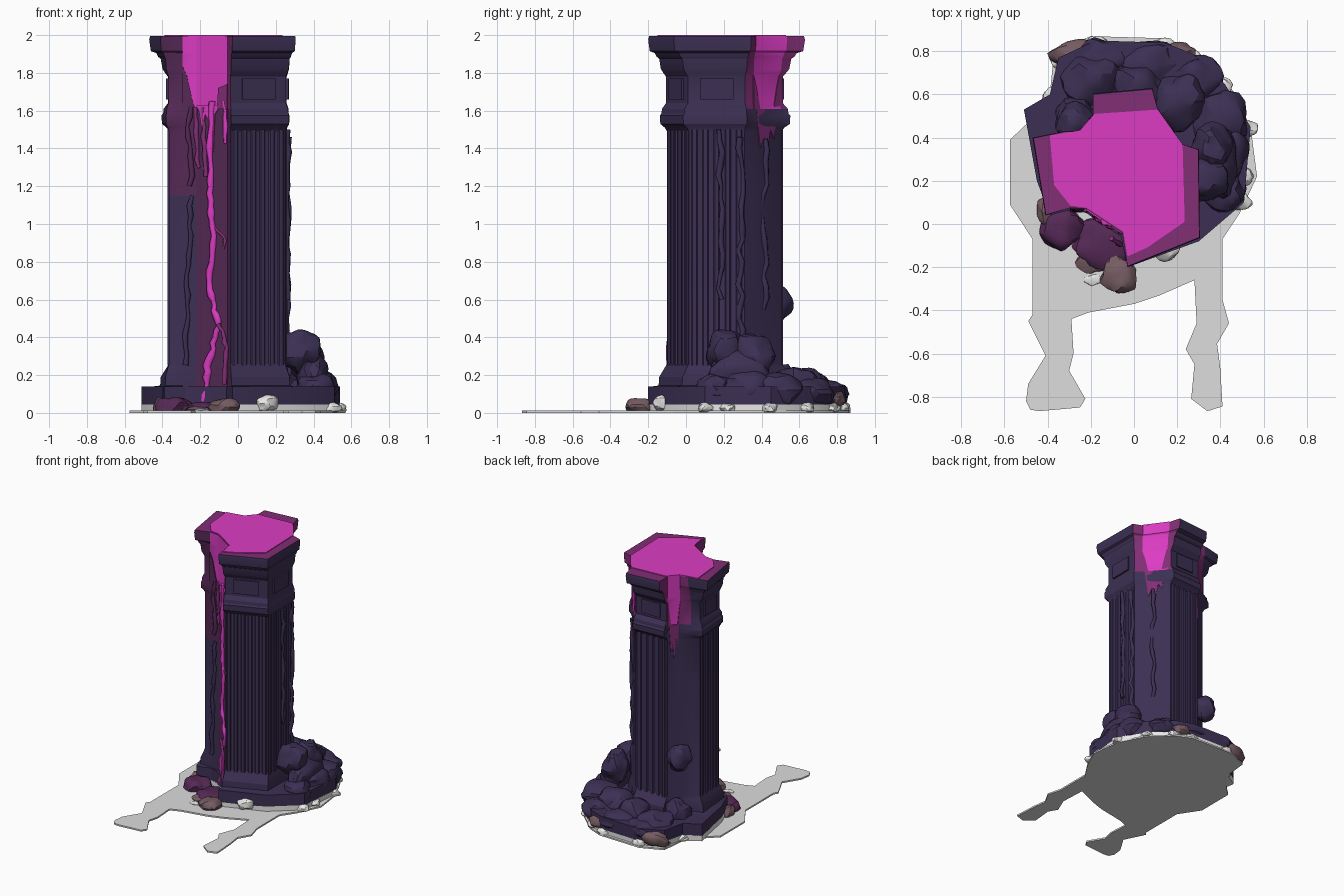
import bpy, bmesh, random
from mathutils import Vector, noise

random.seed(4)
if "Cube" in bpy.data.objects:
    bpy.data.objects.remove(bpy.data.objects["Cube"])


def material(name, r, g, b):
    m = bpy.data.materials.new(name)
    lin = [(c / 255) ** 2.2 for c in (r, g, b)] + [1]
    m.diffuse_color = lin
    m.use_nodes = True
    m.node_tree.nodes["Principled BSDF"].inputs["Base Color"].default_value = lin
    return m


STONE = material("dark stone", 62, 51, 84)
DEEP = material("deep purple", 86, 45, 86)
RIM = material("dull magenta", 128, 50, 116)
PINK = material("bright magenta", 218, 62, 193)
BROWN = material("brown rock", 116, 92, 98)
WHITE = material("white rubble", 232, 232, 230)
GREY = material("pale ground", 220, 220, 220)
made = []


def finish(bm, name, *mats):
    bmesh.ops.recalc_face_normals(bm, faces=bm.faces)
    me = bpy.data.meshes.new(name)
    bm.to_mesh(me)
    bm.free()
    for m in mats:
        me.materials.append(m)
    ob = bpy.data.objects.new(name, me)
    bpy.context.collection.objects.link(ob)
    made.append(ob)


def slab(name, points, shift, mat):
    """Flat outline in space, extruded along a vector."""
    bm = bmesh.new()
    low = [bm.verts.new(p) for p in points]
    high = [bm.verts.new(Vector(p) + Vector(shift)) for p in points]
    bm.faces.new(low)
    bm.faces.new(high)
    for i in range(len(low)):
        j = (i + 1) % len(low)
        bm.faces.new((low[i], low[j], high[j], high[i]))
    finish(bm, name, mat)


def prism(name, pts, z0, z1, mat):
    slab(name, [(x, y, z0) for x, y in pts], (0, 0, z1 - z0), mat)


def rock(name, loc, size, mat):
    bm = bmesh.new()
    bmesh.ops.create_icosphere(bm, subdivisions=3, radius=1)
    seed = Vector(loc) * 9
    for v in bm.verts:
        v.co *= 1 + .28 * noise.noise(v.co * 1.5 + seed)
        v.co = Vector(loc) + Vector(a * b for a, b in zip(v.co, size))
        v.co.z = max(v.co.z, .005)
    finish(bm, name, mat)


def vein(name, pts, radius, mat):
    cu = bpy.data.curves.new(name, "CURVE")
    cu.dimensions = "3D"
    cu.bevel_depth, cu.bevel_resolution = radius, 1
    cu.use_fill_caps = True
    sp = cu.splines.new("POLY")
    sp.points.add(len(pts) - 1)
    for p, co in zip(sp.points, pts):
        p.co = (*co, 1)
        p.radius = random.uniform(.7, 1.3)
    cu.materials.append(mat)
    bpy.context.collection.objects.link(bpy.data.objects.new(name, cu))


# Column: each plan point has a shaft position and, where it overhangs, a cornice position
shaft = [(-.04, -.1), (.25, .015), (.255, .31), (.22, .355), (.095, .49), (.075, .505),
         (-.185, .5), (-.19, .5), (-.25, .43), (-.32, .39), (-.365, .35), (-.365, .11),
         (-.295, .075), (-.22, .07), (-.055, -.04)]
overhang = {0: (-.03, -.2), 1: (.305, -.065), 2: (.3, .345), 3: (.225, .37), 4: (.11, .535),
            5: (.085, .63), 6: (-.19, .605), 9: (-.32, .43), 10: (-.47, .4), 11: (-.41, .04)}
levels = [(.03, .8), (.14, .8), (.145, .45), (.19, .42), (.24, .12), (.26, 0), (1.15, 0),
          (1.49, 0), (1.51, .12), (1.53, .36), (1.575, .38), (1.585, .3), (1.61, .27),
          (1.64, .06), (1.78, .06), (1.8, .2), (1.82, .33), (1.875, .42), (1.885, .55),
          (1.905, .65), (1.915, .92), (1.975, 1), (1.994, .96)]


def column_colour(i, z):
    """Magenta tones in the broken corners, fading down the front crevice."""
    if z > 1.61:
        upper = {2: 2, 3: 3, 4: 2, 6: 2, 7: 3, 8: 2, 11: 1, 12: 3, 13: 3, 14: 2}
        return upper.get(i, 0)
    if i in (13, 14):
        return 1
    return 1 if i in (11, 12) and z > 1.15 else 0


bm = bmesh.new()
count = len(shaft)
rings = [[bm.verts.new((*Vector(s).lerp(Vector(overhang.get(i, s)), t), z))
          for i, s in enumerate(shaft)] for z, t in levels]
for lo, hi in zip(rings, rings[1:]):
    for i in range(count):
        j = (i + 1) % count
        f = bm.faces.new((lo[i], lo[j], hi[j], hi[i]))
        f.material_index = column_colour(i, (lo[i].co.z + hi[i].co.z) / 2)
bm.faces.new(rings[0])
bm.faces.new(rings[-1]).material_index = 2
finish(bm, "column", STONE, DEEP, RIM, PINK)


def side(i):
    """Start, end and outward direction of one side of the shaft."""
    a, b = Vector(shaft[i]), Vector(shaft[(i + 1) % count])
    along = (b - a).normalized()
    return a, b, along, Vector((along.y, -along.x))


def wall_plate(name, i, outline, mat):
    """Thin plate on a shaft side; outline holds (fraction along, height)."""
    a, b, _, out = side(i)
    slab(name, [(*(a.lerp(b, u) - out * .001), z) for u, z in outline], (*out * .008, 0), mat)


# Glowing sheet on the broken top, with ragged edges where it spills down
prism("top_glow", [(-.39, .41), (-.37, .18), (-.295, .085), (-.22, .075), (-.05, -.035), (-.03, -.15),
                   (.06, -.11), (.235, .01), (.225, .37), (.11, .53), (-.185, .51), (-.25, .435)],
      1.992, 2.0, PINK)
for i in (3, 7):
    wall_plate("rear_edge", i, [(0, 1.61), (0, 1.79), (.12, 1.72), (.25, 1.61)], RIM)
    wall_plate("rear_edge", i, [(1, 1.61), (1, 1.79), (.9, 1.72), (.78, 1.61)], RIM)
    wall_plate("rear_stain", i, [(.1, 1.61), (.9, 1.61), (.8, 1.45), (.65, 1.5), (.5, 1.33),
                                 (.4, 1.46), (.25, 1.4)], RIM)
wall_plate("front_spill", 13, [(0, 1.63), (.8, 1.63), (.6, 1.58), (.55, 1.38), (.45, 1.54), (.3, 1.58),
                               (.2, 1.5), (.1, 1.6)], PINK)
wall_plate("front_stain", 13, [(.68, 1.61), (1, 1.61), (1, 1.74), (.72, 1.72)], RIM)
wall_plate("front_edge", 12, [(0, 1.61), (0, 1.84), (.35, 1.78), (.7, 1.66), (.9, 1.61)], DEEP)

# Fluting ribs and capital panels on every long face
for i in (0, 1, 5, 10):
    a, b, along, out = side(i)
    n = int((b - a).length / .05)
    for k in range(n):
        c = a.lerp(b, (k + .5) / n)
        prism("flute_rib", [c - along * .016, c - along * .01 + out * .008,
                            c + along * .01 + out * .008, c + along * .016], .25, 1.5, STONE)
    p, q = a.lerp(b, .2), a.lerp(b, .8)
    prism("capital_panel", [p, p + out * .016, q + out * .016, q], 1.66, 1.77, STONE)


# Magenta drips in the front crevice
def crevice_y(x):
    return .07 - (max(x, -.22) + .22) * .667


def trickle(keys, steps, wobble, push=0):
    pts = []
    for (x0, z0), (x1, z1) in zip(keys, keys[1:]):
        for s in range(steps):
            f = s / steps
            x = x0 + (x1 - x0) * f + random.uniform(-wobble, wobble)
            pts.append((x, crevice_y(x) - push, z0 + (z1 - z0) * f))
    return pts


main = [(-.13, 1.65), (-.15, 1.23), (-.13, .99), (-.15, .65), (-.1, .46), (-.16, .25), (-.18, .03)]
vein("main_drip", trickle(main, 7, .008), .019, PINK)
vein("side_drip", trickle([(-.075, 1.65), (-.06, 1.38)], 6, .006), .012, PINK)
vein("low_branch", trickle([(-.1, .47), (-.07, .4), (-.06, .3), (-.07, .1)], 4, .006, .06), .012, RIM)
vein("mid_branch", trickle([(-.13, .99), (-.07, .93), (-.08, .85)], 4, .006), .009, RIM)
for x, bottom in ((-.19, 1.2), (-.23, 1.25)):
    vein("dull_drip", trickle([(x, 1.62), (x + .02, bottom)], 8, .008), .012, RIM)
vein("upper_root", trickle([(-.26, 1.62), (-.25, 1.15)], 9, .012), .014, DEEP)
vein("lower_root", trickle([(-.25, 1.15), (-.28, .2)], 18, .01), .014, STONE)

# Weathering roots climbing the right side
for x, y, bottom in ((.262, .29, .2), (.257, .18, .6), (.165, .415, .55)):
    steps = int((1.5 - bottom) / .06)
    vein("shaft_root", [(x + random.uniform(-.006, .012), y + random.uniform(-.015, .015),
                         bottom + k * .06) for k in range(steps + 1)], .014, STONE)

# Plinth with a skirt of pale rubble
plinth = [(-.03, -.2), (.3, -.08), (.51, .1), (.52, .22), (.54, .45), (.42, .65), (.27, .79),
          (.14, .84), (-.18, .85), (-.35, .77), (-.39, .6), (-.51, .53), (-.45, .2), (-.39, .04),
          (-.28, .07), (-.22, .05), (-.06, -.06)]
prism("plinth", plinth, .045, .14, STONE)
prism("rubble_skirt", plinth, .005, .05, WHITE)

# Flat ground sheet with two long tongues toward the front
prism("ground_sheet", [
    (-.48, .48), (-.575, .39), (-.575, .09), (-.47, -.07), (-.47, -.42), (-.49, -.45), (-.41, -.61),
    (-.49, -.74), (-.5, -.82), (-.48, -.86), (-.44, -.867), (-.25, -.85), (-.225, -.81), (-.3, -.68),
    (-.28, -.6), (-.29, -.44), (-.21, -.41), (0, -.37), (.12, -.33), (.28, -.26), (.29, -.46),
    (.24, -.58), (.28, -.65), (.265, -.81), (.34, -.867), (.41, -.845), (.4, -.67), (.385, -.555),
    (.44, -.46), (.41, -.35), (.41, -.07), (.49, .05), (.57, .22), (.54, .45), (.44, .65), (.27, .81),
    (.15, .86), (-.2, .87), (-.37, .8), (-.39, .6)], 0, .012, GREY)

# Fallen boulders heaped around the right and rear
for loc, size in (((.33, .21, .33), (.11, .1, .12)), ((.36, .36, .3), (.09, .11, .13)),
                  ((.39, .28, .2), (.09, .17, .13)), ((.41, .16, .12), (.11, .1, .09)),
                  ((.42, .32, .13), (.11, .14, .1)), ((.21, .57, .13), (.13, .13, .12)),
                  ((.4, .48, .12), (.13, .14, .09)), ((.02, .62, .12), (.13, .12, .11)),
                  ((-.2, .66, .11), (.14, .13, .1)), ((.08, .74, .1), (.15, .11, .07)),
                  ((-.27, .5, .15), (.1, .09, .11)), ((.28, .67, .1), (.13, .11, .08)),
                  ((-.14, .77, .1), (.13, .09, .06)), ((-.27, .47, .58), (.09, .09, .1))):
    rock("boulder", loc, size, STONE)

# Small stones at the foot
rock("left_foot_stone", (-.34, -.02, .02), (.1, .1, .07), DEEP)
rock("crevice_rubble", (-.14, -.09, .02), (.15, .12, .04), DEEP)
rock("front_stone", (-.07, -.24, .03), (.08, .09, .05), BROWN)
rock("crevice_chip", (-.19, -.17, .01), (.08, .06, .025), BROWN)
rock("left_chip", (-.4, .06, .03), (.05, .07, .05), BROWN)
rock("rear_stone", (-.27, .79, .07), (.12, .06, .06), BROWN)
rock("rear_chip", (.2, .79, .07), (.08, .05, .05), BROWN)
rock("front_white_stone", (.14, -.11, .05), (.07, .06, .05), WHITE)
rock("tiny_white_stone", (-.19, -.26, .01), (.04, .025, .015), WHITE)
for x, y in plinth[2:11]:
    rock("white_chip", (x * .97, .25 + (y - .25) * .97, .025), (.05, .04, .03), WHITE)

# Smooth shading with sharp edges kept
bpy.ops.object.select_all(action="DESELECT")
for ob in made:
    ob.select_set(True)
bpy.context.view_layer.objects.active = made[0]
bpy.ops.object.shade_smooth_by_angle(angle=.45)
